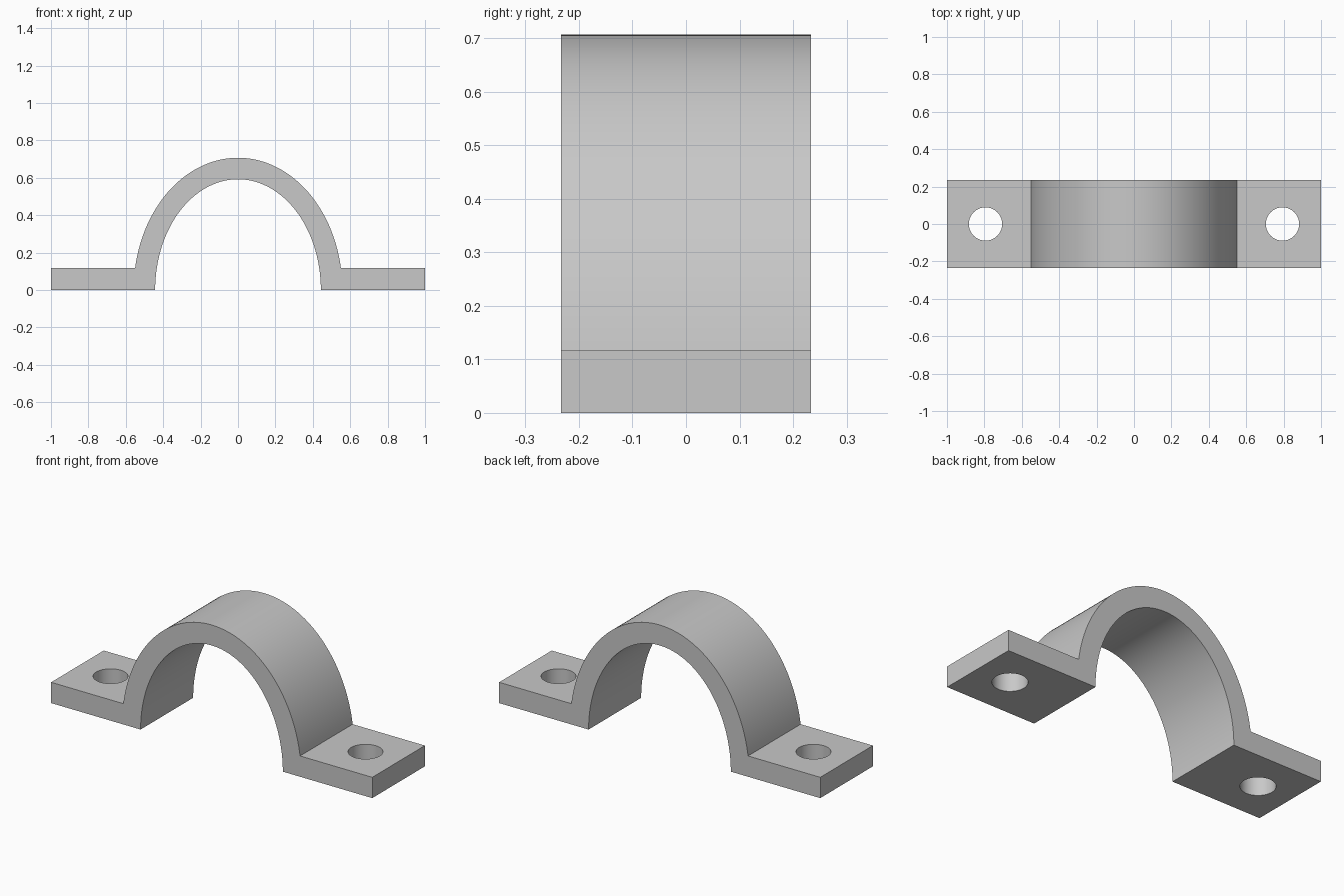
import bpy, bmesh
from math import sin, cos, asin, pi, radians

if "Cube" in bpy.data.objects:
    bpy.data.objects.remove(bpy.data.objects["Cube"])

HALF_DEPTH = 0.234
FLANGE = 0.117             # flange thickness
OUTER = (0.558, 0.707)     # arch half width and height
INNER = (0.443, 0.592)
HOLE_X, HOLE_R = 0.794, 0.089
STEPS = 72

grey = bpy.data.materials.new("plain grey")
grey.use_nodes = True
colour = (0.58, 0.58, 0.58, 1)
grey.diffuse_color = colour
grey.node_tree.nodes["Principled BSDF"].inputs["Base Color"].default_value = colour


def arc(radii, start, end):
    """Points on an ellipse between two angles."""
    angles = [start + (end - start) * i / STEPS for i in range(STEPS + 1)]
    return [(radii[0] * cos(a), radii[1] * sin(a)) for a in angles]


# Strap: arch and flanges in one extruded profile
foot = asin(FLANGE / OUTER[1])
profile = [(-1, 0), (-1, FLANGE)]
profile += arc(OUTER, pi - foot, foot)
profile += [(1, FLANGE), (1, 0)]
profile += arc(INNER, 0, pi)

bm = bmesh.new()
face = bm.faces.new([bm.verts.new((x, -HALF_DEPTH, z)) for x, z in profile])
grown = bmesh.ops.extrude_face_region(bm, geom=[face], use_keep_orig=True)
moved = [v for v in grown["geom"] if isinstance(v, bmesh.types.BMVert)]
bmesh.ops.translate(bm, verts=moved, vec=(0, 2 * HALF_DEPTH, 0))
bmesh.ops.recalc_face_normals(bm, faces=bm.faces)
mesh = bpy.data.meshes.new("pipe_strap")
bm.to_mesh(mesh)
bm.free()
mesh.materials.append(grey)
strap = bpy.data.objects.new("pipe_strap", mesh)
bpy.context.collection.objects.link(strap)


def activate(obj):
    bpy.ops.object.select_all(action="DESELECT")
    obj.select_set(True)
    bpy.context.view_layer.objects.active = obj


# Screw holes through the flanges
for side in (-1, 1):
    bpy.ops.mesh.primitive_cylinder_add(
        vertices=48, radius=HOLE_R, depth=4 * FLANGE,
        location=(side * HOLE_X, 0, FLANGE / 2))
    cutter = bpy.context.object
    cutter.name = "screw_hole_cutter"
    cutter.hide_render = True
    cutter.data.materials.append(grey)
    cut = strap.modifiers.new("screw_hole", "BOOLEAN")
    cut.operation = "DIFFERENCE"
    cut.solver = "EXACT"
    cut.object = cutter
    activate(strap)
    bpy.ops.object.modifier_apply(modifier=cut.name)
    bpy.data.objects.remove(cutter)

activate(strap)
bpy.ops.object.shade_smooth_by_angle(angle=radians(30))
